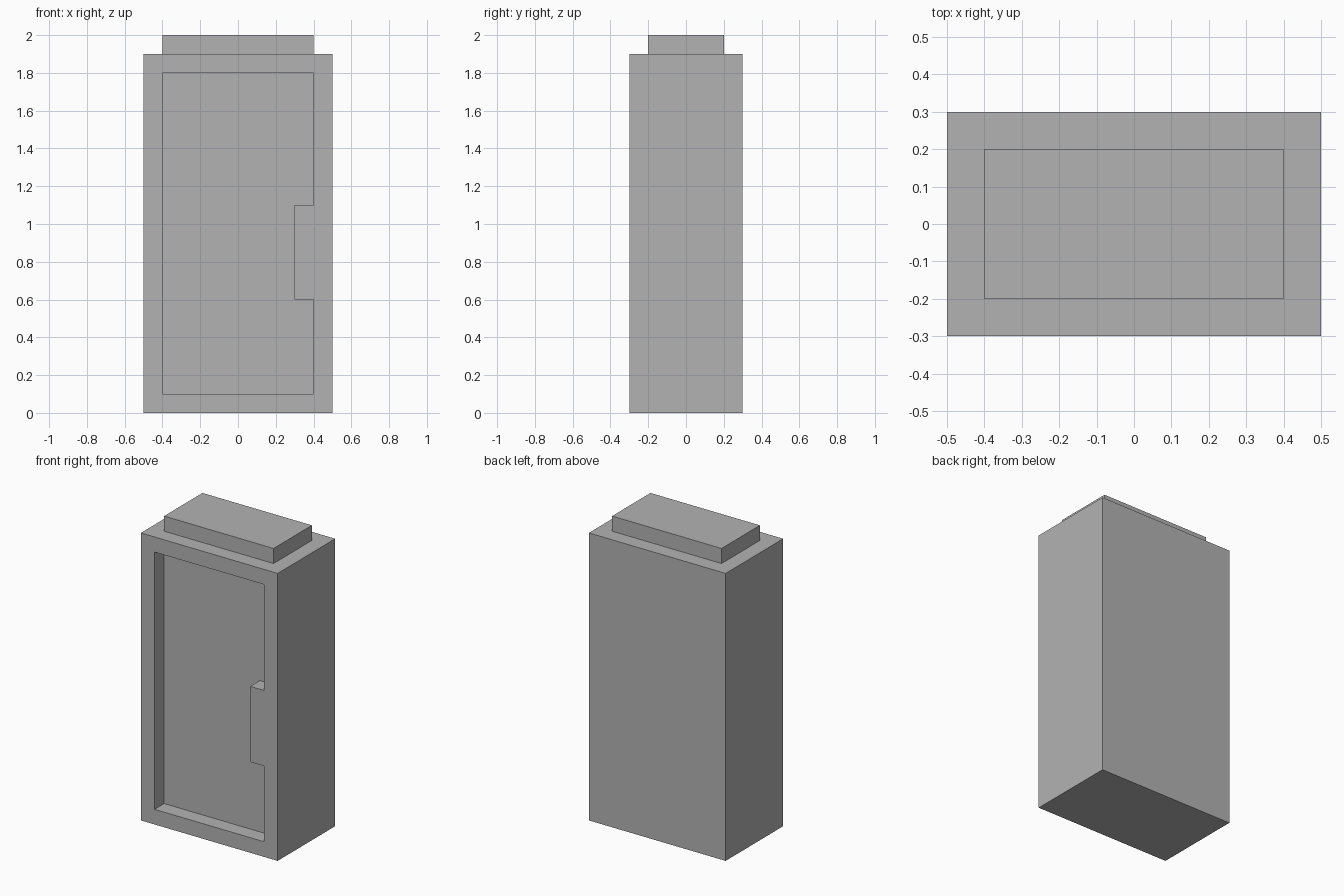
import bpy
import bmesh

# Remove the default cube
default = bpy.data.objects.get("Cube")
if default:
    bpy.data.objects.remove(default, do_unlink=True)

# Single flat colour
GREY = (0.45, 0.45, 0.45, 1.0)
grey = bpy.data.materials.new("plain_grey")
grey.use_nodes = True
grey.diffuse_color = GREY
grey.node_tree.nodes["Principled BSDF"].inputs["Base Color"].default_value = GREY


def prism(name, outline, y_front, y_back):
    """Extrude an x-z outline from y_front to y_back."""
    bm = bmesh.new()
    face = bm.faces.new([bm.verts.new((x, y_front, z)) for x, z in outline])
    grown = bmesh.ops.extrude_face_region(bm, geom=[face])["geom"]
    moved = [v for v in grown if isinstance(v, bmesh.types.BMVert)]
    bmesh.ops.translate(bm, verts=moved, vec=(0, y_back - y_front, 0))
    bmesh.ops.recalc_face_normals(bm, faces=bm.faces)
    mesh = bpy.data.meshes.new(name)
    bm.to_mesh(mesh)
    bm.free()
    mesh.materials.append(grey)
    obj = bpy.data.objects.new(name, mesh)
    bpy.context.collection.objects.link(obj)
    return obj


def rectangle(x, z_low, z_high):
    return [(-x, z_low), (x, z_low), (x, z_high), (-x, z_high)]


# Cabinet body and the stepped cap on its top
cabinet = prism("cabinet_body", rectangle(0.5, 0, 1.9), -0.3, 0.3)
prism("top_cap", rectangle(0.4, 1.9, 2.0), -0.2, 0.2)

# Shallow front recess, notched around the latch block
recess = [(-0.4, 0.1), (0.4, 0.1), (0.4, 0.6), (0.3, 0.6),
          (0.3, 1.1), (0.4, 1.1), (0.4, 1.8), (-0.4, 1.8)]
cutter = prism("recess_cutter", recess, -0.4, -0.2)
cutter.hide_render = True
cutter.hide_set(True)
cut = cabinet.modifiers.new("front_recess", "BOOLEAN")
cut.operation = "DIFFERENCE"
cut.solver = "EXACT"
cut.object = cutter

# Apply the cut and discard the cutter
bpy.context.view_layer.objects.active = cabinet
bpy.ops.object.modifier_apply(modifier=cut.name)
bpy.data.objects.remove(cutter, do_unlink=True)
